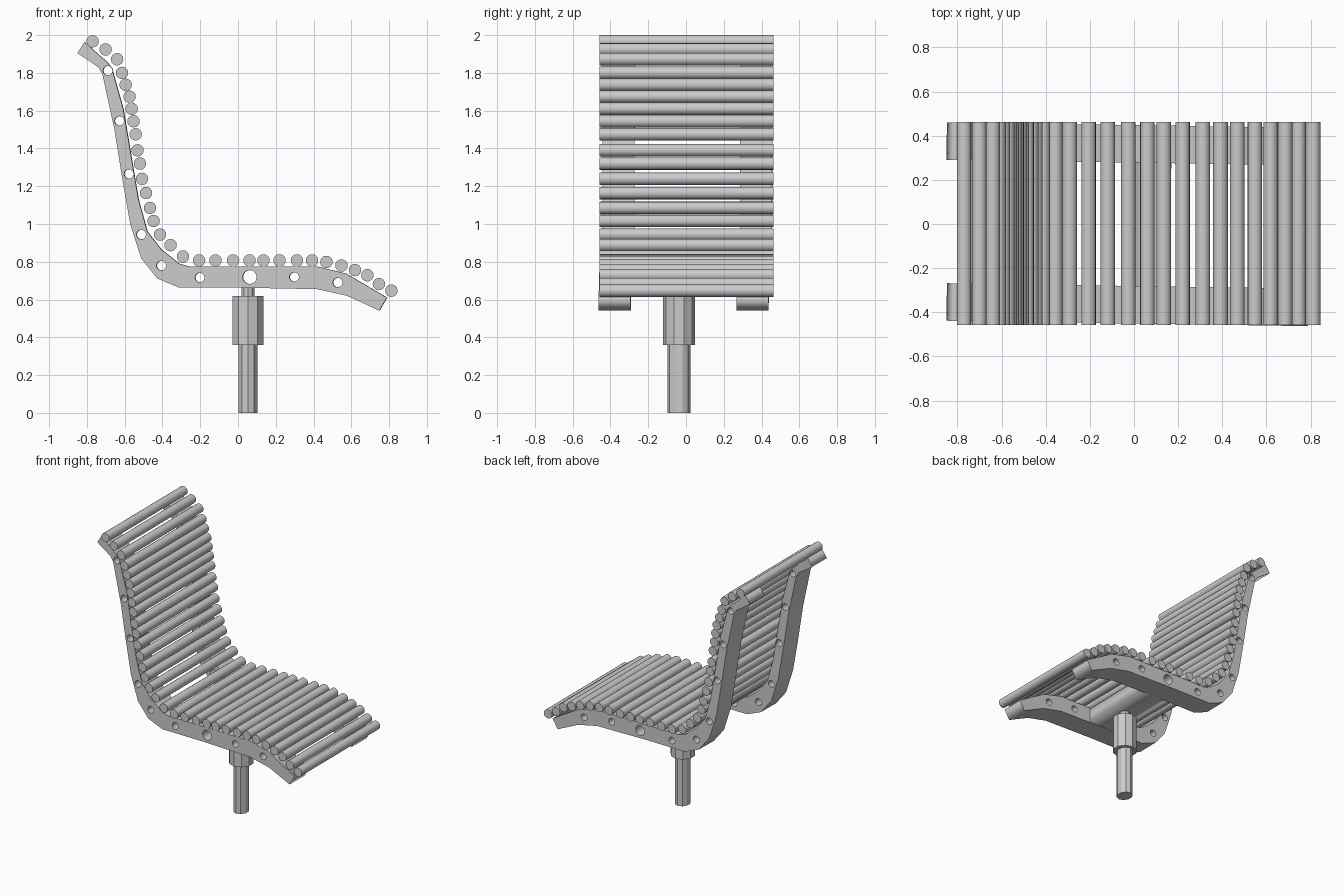
import bpy, math

# Side rail outline (x, z): slat side from headrest to knee, then back underneath
outline = [(-.812, 1.963), (-.69, 1.855), (-.668, 1.825), (-.606, 1.607), (-.553, 1.289),
           (-.526, 1.13), (-.479, .96), (-.405, .865), (-.31, .79), (-.257, .775),
           (.42, .775), (.574, .737), (.79, .61),
           (.749, .541), (.579, .62), (.42, .655), (.008, .663), (-.31, .663),
           (-.426, .711), (-.511, .817), (-.569, .997), (-.611, 1.236), (-.653, 1.5),
           (-.717, 1.793), (-.738, 1.83), (-.849, 1.905)]
holes = [(-.688, 1.812, .025), (-.627, 1.546, .025), (-.577, 1.265, .025),
         (-.511, .944, .025), (-.405, .78, .025), (-.201, .716, .025),
         (.063, .719, .037), (.299, .719, .025), (.529, .69, .025)]
slats = [(-.77, 1.967), (-.701, 1.924), (-.64, 1.872), (-.614, 1.8), (-.595, 1.737),
         (-.574, 1.674), (-.563, 1.61), (-.553, 1.544), (-.542, 1.475), (-.532, 1.39),
         (-.519, 1.32), (-.508, 1.239), (-.487, 1.164), (-.466, 1.085), (-.447, 1.016),
         (-.413, .944), (-.357, .888), (-.291, .828), (-.206, .807), (-.119, .807),
         (-.026, .807), (.061, .807), (.135, .807), (.22, .807), (.312, .807),
         (.392, .807), (.468, .799), (.548, .78), (.619, .756), (.685, .729),
         (.746, .682), (.812, .647)]


def poly(curve, pts):
    s = curve.splines.new('POLY')
    s.points.add(len(pts) - 1)
    for p, (x, y) in zip(s.points, pts):
        p.co = (x, y, 0, 1)
    s.use_cyclic_u = True


def extruded(name, loops, half, y, turn=0.0):
    """Extrude filled x-z loops along y."""
    c = bpy.data.curves.new(name, 'CURVE')
    c.dimensions = '2D'
    c.fill_mode = 'BOTH'
    c.extrude = half
    for l in loops:
        poly(c, l)
    o = bpy.data.objects.new(name, c)
    bpy.context.collection.objects.link(o)
    o.location.y = y
    o.rotation_euler = (math.pi / 2, 0, turn)
    bpy.ops.object.select_all(action='DESELECT')
    o.select_set(True)
    bpy.context.view_layer.objects.active = o
    bpy.ops.object.convert(target='MESH')
    return o


def circle(x, z, r, n=16):
    return [(x + r * math.cos(2 * math.pi * i / n), z + r * math.sin(2 * math.pi * i / n))
            for i in range(n)]


# Two drilled side rails, very slightly turned about z
for name, y in (("left_rail", .363), ("right_rail", -.366)):
    extruded(name, [outline] + [circle(*h) for h in holes], .085, y, -.015)

# Round slats across the rails
for i, (x, z) in enumerate(slats):
    bpy.ops.mesh.primitive_cylinder_add(vertices=16, radius=.033, depth=.92,
                                        location=(x, .002, z), rotation=(math.pi / 2, 0, 0))
    bpy.context.object.name = f"slat_{i + 1:02d}"
    bpy.ops.object.shade_smooth_by_angle()

# Channel joining the rails under the seat
extruded("cross_channel", [[(-.045, .665), (.165, .665), (.165, .77), (.155, .77),
                            (.155, .677), (-.035, .677), (-.035, .77), (-.045, .77)]],
         .285, 0, -.015)

# Pedestal: post, collar and neck
for name, rx, ry, z0, z1 in (("post", .052, .061, 0, .37), ("collar", .085, .085, .36, .62),
                             ("neck", .036, .036, .61, .67)):
    bpy.ops.mesh.primitive_cylinder_add(vertices=10, radius=1, depth=z1 - z0,
                                        location=(.053, -.038, (z0 + z1) / 2))
    o = bpy.context.object
    o.name = name
    o.scale = (rx, ry, 1)
